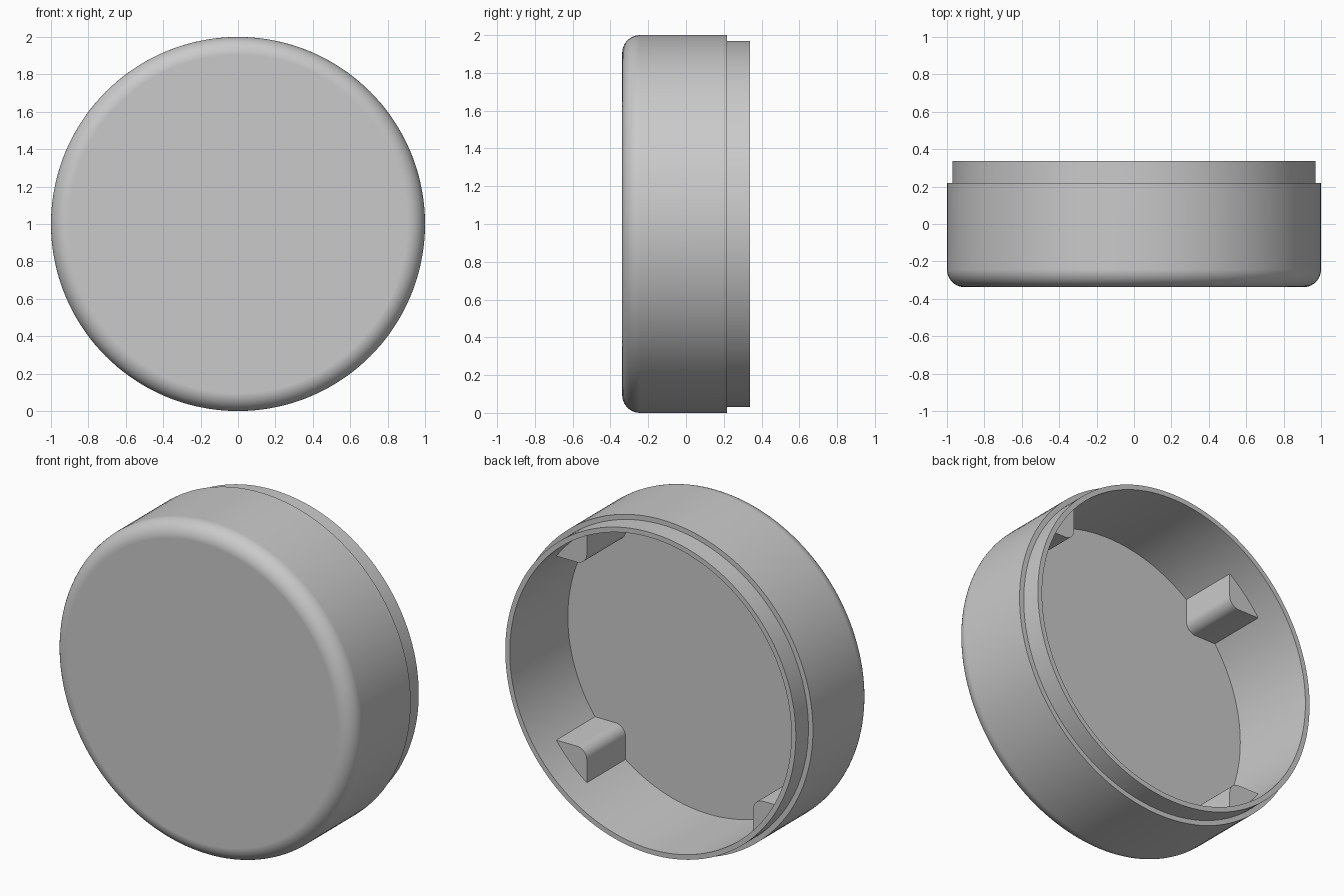
import bpy, bmesh
from math import sin, cos, pi, radians, acos, asin

if "Cube" in bpy.data.objects:
    bpy.data.objects.remove(bpy.data.objects["Cube"], do_unlink=True)

SEGMENTS = 144
CENTRE_Z = 1.0
FRONT, STEP, BACK = -0.338, 0.218, 0.338
FILLET = 0.095
INNER_RADIUS, LIP_RADIUS = 0.94, 0.97
FLOOR = -0.216

grey = bpy.data.materials.new("plain grey")
grey.use_nodes = True
colour = (0.59, 0.59, 0.59, 1)
grey.diffuse_color = colour
grey.node_tree.nodes["Principled BSDF"].inputs["Base Color"].default_value = colour


def finish(name, bm):
    bmesh.ops.recalc_face_normals(bm, faces=bm.faces)
    mesh = bpy.data.meshes.new(name)
    bm.to_mesh(mesh)
    bm.free()
    mesh.materials.append(grey)
    obj = bpy.data.objects.new(name, mesh)
    bpy.context.collection.objects.link(obj)
    obj.location.z = CENTRE_Z
    bpy.ops.object.select_all(action="DESELECT")
    obj.select_set(True)
    bpy.context.view_layer.objects.active = obj
    bpy.ops.object.shade_smooth_by_angle(angle=radians(30))
    # Keep the large flat faces flat beside the rounded edges
    weighted = obj.modifiers.new("weighted_normals", "WEIGHTED_NORMAL")
    weighted.keep_sharp = True


# Cap shell: rounded front, stepped lip and hollow back, turned about y
profile = []
for i in range(11):
    a = pi / 2 * i / 10
    profile.append((1 - FILLET + FILLET * sin(a), FRONT + FILLET - FILLET * cos(a)))
profile += [(1, STEP), (LIP_RADIUS, STEP), (LIP_RADIUS, BACK),
            (INNER_RADIUS, BACK), (INNER_RADIUS, FLOOR)]
bm = bmesh.new()
turns = [2 * pi * k / SEGMENTS for k in range(SEGMENTS)]
rings = [[bm.verts.new((r * cos(t), y, r * sin(t))) for t in turns] for r, y in profile]
for lower, upper in zip(rings, rings[1:]):
    for k in range(SEGMENTS):
        n = (k + 1) % SEGMENTS
        bm.faces.new((lower[k], lower[n], upper[n], upper[k]))
bm.faces.new(rings[0])
bm.faces.new(rings[-1])
finish("cap_shell", bm)


# Corner posts: square inner corner with a rounded edge, outer side sunk in the wall
def corner_post(name, sx, sz, corner=0.555, rounding=0.065, sunk=0.955, top=0.153):
    outline = []
    for i in range(9):
        a = pi / 2 * i / 8
        outline.append((corner + rounding * (1 - sin(a)),
                        corner + rounding * (1 - cos(a))))
    # The rounding ends on the upright side, so the wall arc starts there
    start, end = acos(corner / sunk), asin(corner / sunk)
    for i in range(9):
        a = start + (end - start) * i / 8
        outline.append((sunk * cos(a), sunk * sin(a)))
    bm = bmesh.new()
    base = bm.faces.new([bm.verts.new((sx * x, FLOOR - 0.02, sz * z)) for x, z in outline])
    grown = bmesh.ops.extrude_face_region(bm, geom=[base])["geom"]
    moved = [v for v in grown if isinstance(v, bmesh.types.BMVert)]
    bmesh.ops.translate(bm, verts=moved, vec=(0, top - FLOOR + 0.02, 0))
    finish(name, bm)


for side, sx in (("left", 1), ("right", -1)):
    for level, sz in (("upper", 1), ("lower", -1)):
        corner_post(f"{level}_{side}_post", sx, sz)
